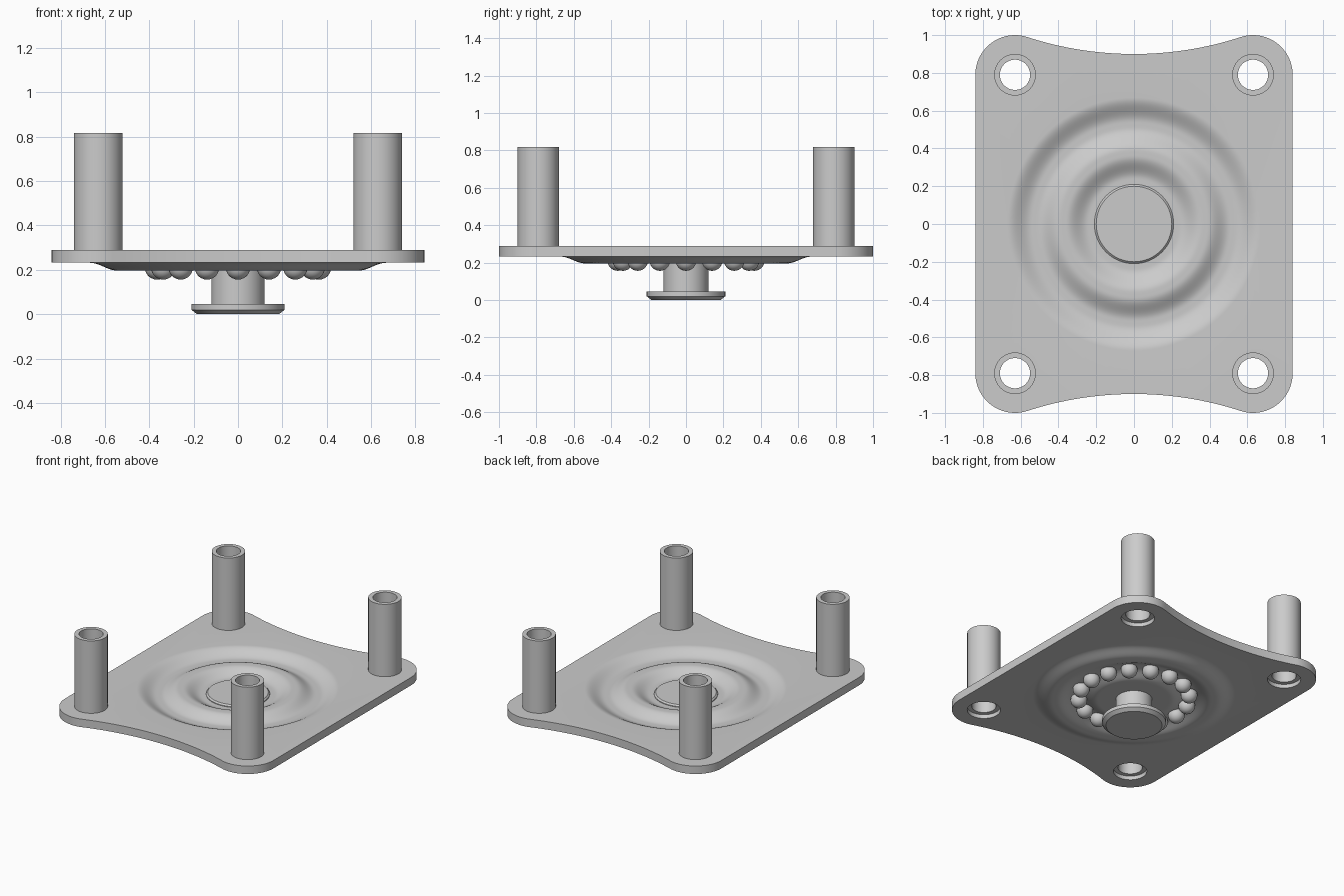
import bpy, bmesh, math
from mathutils import Vector

if "Cube" in bpy.data.objects:
    bpy.data.objects.remove(bpy.data.objects["Cube"])

grey = bpy.data.materials.new("steel grey")
grey.use_nodes = True
GREY = (0.6, 0.6, 0.6, 1)
grey.diffuse_color = GREY
grey.node_tree.nodes["Principled BSDF"].inputs["Base Color"].default_value = GREY

SEG = 96
TOP, BOTTOM = 0.29, 0.232
POST_X, POST_Y, POST_R, BORE_R = 0.63, 0.79, 0.11, 0.08
CORNER_R = 0.21


def finish(name, bm):
    bmesh.ops.recalc_face_normals(bm, faces=bm.faces)
    mesh = bpy.data.meshes.new(name)
    bm.to_mesh(mesh)
    bm.free()
    mesh.materials.append(grey)
    obj = bpy.data.objects.new(name, mesh)
    bpy.context.collection.objects.link(obj)
    bpy.ops.object.select_all(action="DESELECT")
    bpy.context.view_layer.objects.active = obj
    obj.select_set(True)
    bpy.ops.object.shade_smooth_by_angle(angle=math.radians(30))
    return obj


def circle(r, n, cx=0, cy=0):
    return [(cx + r * math.cos(math.tau * i / n), cy + r * math.sin(math.tau * i / n))
            for i in range(n)]


def bridge(bm, a, b):
    for i in range(len(a)):
        j = (i + 1) % len(a)
        bm.faces.new((a[i], a[j], b[j], b[i]))


def lathe(name, profile, closed=False, cx=0, cy=0, n=64):
    """Turned part from (radius, height) points; open profiles get flat end caps."""
    bm = bmesh.new()
    rings = [[bm.verts.new((x, y, z)) for x, y in circle(r, n, cx, cy)] for r, z in profile]
    for a, b in zip(rings, rings[1:]):
        bridge(bm, a, b)
    if closed:
        bridge(bm, rings[-1], rings[0])
    else:
        bm.faces.new(rings[0])
        bm.faces.new(rings[-1])
    return finish(name, bm)


def outline():
    """Plate edge: round corners joined by shallow concave arcs front and back."""
    dip = 0.9
    k = dip - POST_Y
    big_r = (POST_X ** 2 + k ** 2 - CORNER_R ** 2) / (2 * (CORNER_R - k))
    cy = dip + big_r
    lean = math.atan2(POST_X, cy - POST_Y)
    steps = 24
    corner = [(math.pi / 2 + lean) * i / steps for i in range(steps + 1)]
    quarter = [(POST_X + CORNER_R * math.cos(a), POST_Y + CORNER_R * math.sin(a)) for a in corner]
    quarter += [(big_r * math.sin(lean * (1 - i / 16)), cy - big_r * math.cos(lean * (1 - i / 16)))
                for i in range(1, 17)]
    half = quarter + [(-x, y) for x, y in reversed(quarter[:-1])]
    return half + [(-x, -y) for x, y in half]


def dish_height(r, drop):
    """Pressed ring: a groove, a raised ball track and a central recess."""
    def ease(a, b):
        t = min(max((r - a) / (b - a), 0), 1)
        return (1 - math.cos(math.pi * t)) / 2
    return -drop * (1 - ease(0.54, 0.67) - ease(0.24, 0.36) + ease(0.39, 0.51))


def plate_side(bm, z, drop):
    """One skin of the plate; returns its border loops."""
    loops = [outline()] + [circle(POST_R, 48, sx * POST_X, sy * POST_Y)
                           for sx in (-1, 1) for sy in (-1, 1)]
    loops = [[bm.verts.new((x, y, z)) for x, y in loop] for loop in loops]
    radii = [0.11 + 0.01 * i for i in range(57)]
    rings = [[bm.verts.new((x, y, z + dish_height(r, drop))) for x, y in circle(r, SEG)]
             for r in radii]
    edges = []
    for loop in loops + [rings[-1]]:
        edges += [bm.edges.new((loop[i - 1], loop[i])) for i in range(len(loop))]
    bmesh.ops.triangle_fill(bm, edges=edges, use_beauty=True, normal=Vector((0, 0, 1)))
    for a, b in zip(rings, rings[1:]):
        bridge(bm, a, b)
    return loops + [rings[0]]


# Mounting plate with pressed dish and four holes
bm = bmesh.new()
upper = plate_side(bm, TOP, 0.045)
lower = plate_side(bm, BOTTOM, 0.036)
for a, b in zip(upper, lower):
    bridge(bm, a, b)
finish("mounting_plate", bm)

# Hollow posts
for sx, side in ((-1, "right"), (1, "left")):
    for sy, end in ((-1, "front"), (1, "back")):
        lathe(f"post_{end}_{side}",
              [(POST_R, 0.26), (POST_R, 0.817), (BORE_R, 0.817), (BORE_R, 0.26)],
              closed=True, cx=sx * POST_X, cy=sy * POST_Y)

# Centre rivet: lower head, stem and upper cap
lathe("rivet", [(0.185, 0), (0.21, 0.02), (0.21, 0.046), (0.12, 0.046),
                (0.12, 0.225), (0.21, 0.225), (0.21, 0.25), (0.2, 0.26)])

# Ring of bearing balls
BALLS = 16
for i, (x, y) in enumerate(circle(0.365, BALLS)):
    bm = bmesh.new()
    bmesh.ops.create_uvsphere(bm, u_segments=24, v_segments=14, radius=0.055)
    bmesh.ops.translate(bm, verts=bm.verts, vec=(x, y, 0.211))
    finish(f"bearing_ball_{i + 1}", bm)
